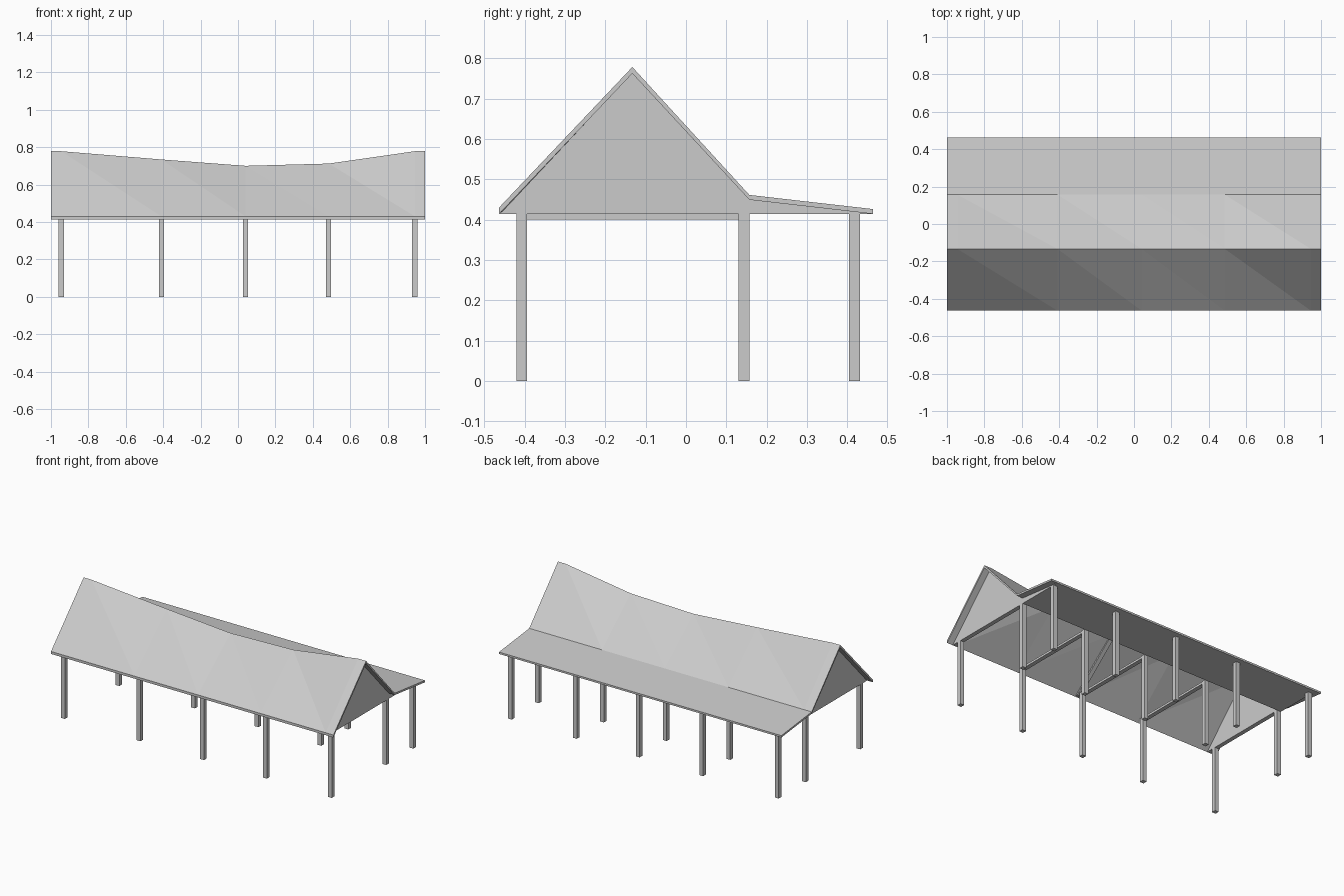
import bpy, bmesh

if "Cube" in bpy.data.objects:
    bpy.data.objects.remove(bpy.data.objects["Cube"])

grey = bpy.data.materials.new("plain grey")
grey.diffuse_color = (0.6, 0.6, 0.6, 1)
grey.use_nodes = True
grey.node_tree.nodes["Principled BSDF"].inputs["Base Color"].default_value = grey.diffuse_color


def add_object(name, bm):
    bmesh.ops.recalc_face_normals(bm, faces=bm.faces)
    mesh = bpy.data.meshes.new(name)
    bm.to_mesh(mesh)
    bm.free()
    mesh.materials.append(grey)
    obj = bpy.data.objects.new(name, mesh)
    bpy.context.collection.objects.link(obj)


def loft(name, sections):
    """Join matching (x, y, z) rings with triangles and cap both ends."""
    bm = bmesh.new()
    rings = [[bm.verts.new(p) for p in s] for s in sections]
    n = len(rings[0])
    for a, b in zip(rings, rings[1:]):
        for i in range(n):
            j = (i + 1) % n
            # diagonals run from the rear of one bay to the front of the next
            if a[i].co.y < a[j].co.y:
                bm.faces.new((a[i], a[j], b[i]))
                bm.faces.new((a[j], b[j], b[i]))
            else:
                bm.faces.new((a[i], a[j], b[j]))
                bm.faces.new((a[i], b[j], b[i]))
    bm.faces.new(rings[0])
    bm.faces.new(rings[-1])
    add_object(name, bm)


def prism(name, x0, x1, profile):
    loft(name, [[(x, y, z) for y, z in profile] for x in (x0, x1)])


def box(name, x0, x1, y0, y1, z0, z1):
    prism(name, x0, x1, [(y0, z0), (y1, z0), (y1, z1), (y0, z1)])


POSTS_X = (-0.945, -0.41, 0.04, 0.485, 0.945)
POSTS_Y = (("front", -0.407), ("middle", 0.144), ("rear", 0.418))
W = 0.0135      # half width of a post
BASE = 0.414    # underside of the eaves
RIDGE_Y, VALLEY_Y, EDGE_Y = -0.133, 0.157, 0.463

# Sagging roof shell: steep gable with a shallow rear lean-to
stations = [(-1, 0.778), (-0.945, 0.778), (-0.41, 0.734), (0.04, 0.70),
            (0.485, 0.712), (0.945, 0.778), (1, 0.778)]
loft("roof", [[(x, -EDGE_Y, 0.43), (x, RIDGE_Y, r), (x, VALLEY_Y, 0.461),
               (x, EDGE_Y, 0.426), (x, EDGE_Y, BASE), (x, VALLEY_Y, 0.449),
               (x, RIDGE_Y, r - 0.016), (x, -EDGE_Y, BASE)]
              for x, r in stations])

# Gable walls set back from the roof ends
for side, x in (("left", -0.945), ("right", 0.945)):
    prism(side + "_gable", x - W, x + W,
          [(-EDGE_Y + 0.002, BASE), (RIDGE_Y, 0.763), (VALLEY_Y, 0.45),
           (VALLEY_Y, BASE)])

# Flat soffit wedge under the lean-to
prism("lean_to_soffit", -0.9585, 0.9585,
      [(VALLEY_Y, BASE), (VALLEY_Y, 0.45), (EDGE_Y - 0.002, BASE + 0.001),
       (EDGE_Y - 0.002, BASE)])

# Posts in three rows
for row, y in POSTS_Y:
    for i, x in enumerate(POSTS_X):
        box(f"{row}_post_{i + 1}", x - W, x + W, y - W, y + W, 0, BASE + 0.004)

# Tie beams across the inner bays
for i, x in enumerate(POSTS_X[1:4]):
    box(f"tie_beam_{i + 1}", x - W, x + W, -0.395, 0.132, 0.40, BASE)

# Slim rafters under the middle of the roof
prism("middle_rafter", 0.04 - W, 0.04 + W,
      [(-EDGE_Y + 0.01, BASE), (RIDGE_Y, 0.69), (VALLEY_Y, 0.45),
       (VALLEY_Y - 0.012, 0.449), (RIDGE_Y, 0.676), (-EDGE_Y + 0.025, BASE)])
